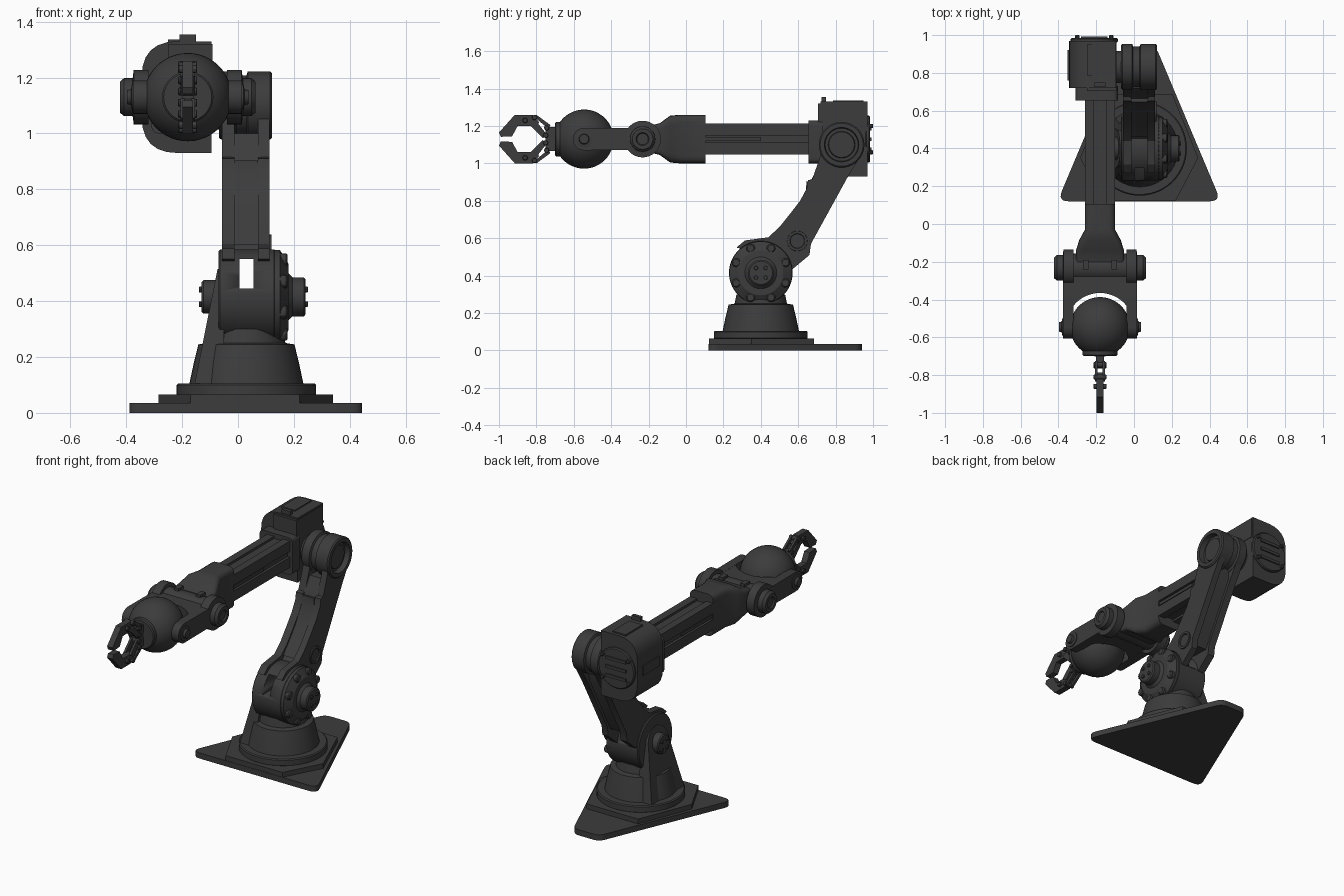
import bpy, bmesh
from math import sin, cos, pi, radians
from mathutils import Vector

if "Cube" in bpy.data.objects:
    bpy.data.objects.remove(bpy.data.objects["Cube"])

MAT = bpy.data.materials.new("charcoal")
MAT.diffuse_color = (0.045, 0.045, 0.045, 1)
MAT.use_nodes = True
MAT.node_tree.nodes["Principled BSDF"].inputs["Base Color"].default_value = MAT.diffuse_color


def place(axis, a, b, t):
    return {"x": (t, a, b), "y": (a, t, b), "z": (a, b, t)}[axis]


def finish(name, bm):
    bmesh.ops.remove_doubles(bm, verts=bm.verts, dist=1e-5)
    bmesh.ops.recalc_face_normals(bm, faces=bm.faces)
    me = bpy.data.meshes.new(name)
    bm.to_mesh(me)
    bm.free()
    me.materials.append(MAT)
    ob = bpy.data.objects.new(name, me)
    bpy.context.collection.objects.link(ob)
    bpy.ops.object.select_all(action="DESELECT")
    ob.select_set(True)
    bpy.context.view_layer.objects.active = ob
    bpy.ops.object.shade_smooth_by_angle(angle=radians(30))
    return ob


def skin(name, rings, caps=True):
    """Join matching rings of points into a surface."""
    bm = bmesh.new()
    vs = [[bm.verts.new(p) for p in r] for r in rings]
    n = len(vs[0])
    for r0, r1 in zip(vs, vs[1:]):
        for i in range(n):
            j = (i + 1) % n
            bm.faces.new((r0[i], r0[j], r1[j], r1[i]))
    if caps:
        bm.faces.new(vs[0])
        bm.faces.new(vs[-1])
    return finish(name, bm)


def prism(name, pts, axis, lo, hi):
    return skin(name, [[place(axis, a, b, t) for a, b in pts] for t in (lo, hi)])


def lathe(name, prof, axis, centre, seg=40):
    """Revolve (radius, position) pairs around an axis."""
    bm = bmesh.new()
    rings = [[bm.verts.new(place(axis, centre[0] + r * cos(2 * pi * i / seg),
                                 centre[1] + r * sin(2 * pi * i / seg), t))
              for i in range(seg)] for r, t in prof]
    for r0, r1 in zip(rings, rings[1:]):
        for i in range(seg):
            j = (i + 1) % seg
            bm.faces.new((r0[i], r0[j], r1[j], r1[i]))
    return finish(name, bm)


def disc(name, axis, centre, r, lo, hi, c=0.006, seg=40):
    """Cylinder with a small chamfer on both rims."""
    return lathe(name, [(0, lo), (r - c, lo), (r, lo + c), (r, hi - c), (r - c, hi), (0, hi)],
                 axis, centre, seg)


def box(name, x, y, z):
    return prism(name, [(x[0], y[0]), (x[1], y[0]), (x[1], y[1]), (x[0], y[1])], "z", *z)


def arc(c, r, a0, a1, n=14):
    return [(c[0] + r * cos(radians(a0 + (a1 - a0) * i / n)),
             c[1] + r * sin(radians(a0 + (a1 - a0) * i / n))) for i in range(n + 1)]


def fillet(pts, radii, n=6):
    out = []
    for i, p in enumerate(pts):
        p, r = Vector(p), radii[i]
        if r == 0:
            out.append(tuple(p))
            continue
        a = p + (Vector(pts[i - 1]) - p).normalized() * r
        b = p + (Vector(pts[(i + 1) % len(pts)]) - p).normalized() * r
        for k in range(n + 1):
            t = k / n
            out.append(tuple(a * (1 - t) ** 2 + p * 2 * t * (1 - t) + b * t * t))
    return out


# base: triangular plate, raised plate with cut corners, turntable
prism("base_plate", fillet([(-0.405, 0.12), (0.46, 0.12), (0.115, 0.94), (-0.06, 0.94)],
                           [0.06, 0.06, 0.04, 0.04]), "z", 0, 0.035)
prism("raised_plate", [(-0.17, 0.122), (0.22, 0.122), (0.34, 0.35), (0.205, 0.685),
                       (-0.15, 0.685), (-0.285, 0.35)], "z", 0.035, 0.065)
TURN = (0.03, 0.40)
disc("turntable", "z", TURN, 0.25, 0.06, 0.105, seg=56)
lathe("pedestal", [(0, 0.1), (0.205, 0.1), (0.188, 0.18), (0.172, 0.245), (0.14, 0.25),
                   (0.13, 0.3), (0, 0.3)], "z", TURN)

# shoulder: left bracket, drum, notched cap and hubs
SH = (0.40, 0.415)
skin("shoulder_bracket",
     [[(x + k * (p[1] - 0.105), *p) for p in
       [(0.24, 0.105), *reversed(arc(SH, 0.10, 0, 180)), (0.56, 0.105)]]
      for x, k in ((-0.155, 0.2), (-0.05, 0))])
drum = disc("shoulder_drum", "x", SH, 0.17, -0.07, 0.135, seg=56)
slot = box("slot_cutter", (0.005, 0.055), (0.1, 0.8), (0.445, 0.55))
slot.hide_render = True
slot.hide_set(True)
mod = drum.modifiers.new("slot", "BOOLEAN")
mod.object = slot
mod.operation, mod.solver = "DIFFERENCE", "EXACT"
lathe("shoulder_cap", [(0, 0.13), (0.168, 0.13), (0.168, 0.15), (0.12, 0.18), (0.085, 0.18),
                       (0.07, 0.195), (0.07, 0.236), (0.062, 0.242), (0, 0.242)], "x", SH, 48)
for i in range(8):
    a = 2 * pi * (i + 0.5) / 8
    disc("cap_lug", "x", (SH[0] + 0.143 * cos(a), SH[1] + 0.143 * sin(a)), 0.024, 0.13, 0.178, seg=12)
for sy in (-1, 1):
    for sz in (-1, 1):
        c = (SH[0] + sy * 0.026, SH[1] + sz * 0.026)
        disc("hub_bolt", "x", c, 0.011, 0.235, 0.25, 0.002, 10)
        disc("left_hub_bolt", "x", c, 0.011, -0.14, -0.125, 0.002, 10)
disc("left_hub", "x", SH, 0.06, -0.13, -0.06)

# upper arm: two side rails with a recessed panel between them
EL = (0.832, 1.10)
rail = [(0.27, 0.55), (0.315, 0.588), (0.44, 0.605), (0.50, 0.66), (0.56, 0.735), (0.61, 0.80),
        (0.645, 0.865), (0.652, 0.91), (0.675, 0.915), (0.715, 1.03),
        *arc(EL, 0.105, 190, 345), (0.94, 1.05), (0.866, 0.93), (0.668, 0.57), (0.66, 0.51),
        (0.57, 0.435), (0.45, 0.50)]
prism("arm_rail_left", rail, "x", -0.058, -0.012)
prism("arm_rail_right", rail, "x", 0.072, 0.112)
prism("arm_panel", [(0.43, 0.555), (0.50, 0.625), (0.60, 0.76), (0.665, 0.905), (0.72, 1.0),
                    (0.85, 1.0), (0.845, 0.93), (0.64, 0.55)], "x", -0.02, 0.08)
prism("arm_cover", [(0.46, 0.60), (0.50, 0.645), (0.58, 0.745), (0.64, 0.85), (0.645, 0.905),
                    (0.68, 0.90), (0.62, 0.76), (0.52, 0.60)], "x", -0.012, 0.072)
lathe("arm_boss", [(0, 0.108), (0.036, 0.108), (0.04, 0.119), (0.053, 0.119), (0.056, 0.1)],
      "x", (0.595, 0.585), 24)

# elbow: open cup on the right, shaft to the housing
lathe("elbow_drum", [(0, -0.068), (0.115, -0.068), (0.122, -0.06), (0.122, -0.01), (0.108, -0.005),
                     (0.108, 0.03), (0.122, 0.035), (0.122, 0.115), (0.115, 0.122), (0.092, 0.122),
                     (0.088, 0.09), (0.072, 0.09), (0.068, 0.1), (0, 0.1)], "x", EL)
disc("elbow_shaft", "x", EL, 0.085, -0.15, -0.06)

# elbow housing: rounded on the left, with collar, top block and rear plate
FX, FZ = -0.18, 1.13
prism("elbow_housing", fillet([(-0.345, 0.93), (-0.095, 0.93), (-0.095, 1.235), (-0.095, 1.33),
                               (-0.345, 1.33)], [0.13, 0, 0, 0, 0.13]), "y", 0.72, 0.97)
box("top_block", (-0.25, -0.092), (0.705, 0.96), (1.2, 1.32))
box("top_cover", (-0.25, -0.16), (0.785, 0.95), (1.31, 1.337))
box("top_tab", (-0.21, -0.15), (0.725, 0.748), (1.3, 1.355))
box("side_rib", (-0.353, -0.33), (0.76, 0.92), (1.10, 1.16))
prism("housing_collar", fillet([(-0.31, 1.0), (-0.085, 1.0), (-0.085, 1.23), (-0.31, 1.23)],
                               [0.03] * 4), "y", 0.655, 0.73)
disc("rear_plate", "y", (-0.21, FZ), 0.125, 0.96, 0.985)
for dz in (-0.055, 0, 0.055):
    box("rear_rib", (-0.28, -0.14), (0.98, 0.993), (FZ + dz - 0.009, FZ + dz + 0.009))
for sx in (-0.3, -0.12):
    for sz in (-0.07, 0.07):
        disc("rear_bolt", "y", (sx, FZ + sz), 0.012, 0.96, 1.0, 0.003, 10)

# forearm: core, four corner rails and a flared front sleeve
box("forearm_core", (FX - 0.062, FX + 0.062), (0.05, 0.7), (FZ - 0.068, FZ + 0.068))
for s in (-1, 1):
    for u in (-1, 1):
        x, z = FX + s * 0.055, FZ + u * 0.05
        box("forearm_rail", (x - 0.024, x + 0.024), (0.05, 0.68), (z - 0.032, z + 0.032))
    box("forearm_strip", (FX + s * 0.066 - 0.008, FX + s * 0.066 + 0.008), (0.1, 0.4),
        (FZ - 0.01, FZ + 0.01))
rings = []
for y, hx, hz, c in ((0.105, 0.08, 0.13, 0.04), (-0.03, 0.08, 0.13, 0.04), (-0.085, 0.11, 0.125, 0.05),
                     (-0.14, 0.127, 0.085, 0.03), (-0.20, 0.127, 0.07, 0.02)):
    sec = fillet([(-hx, -hz), (hx, -hz), (hx, hz), (-hx, hz)], [c] * 4, 4)
    rings.append([(FX + a, y, FZ + b) for a, b in sec])
skin("forearm_sleeve", rings)

# wrist: cross barrel with stepped ends, then the fork
WR = (-0.232, FZ)
disc("wrist_barrel", "x", WR, 0.075, FX - 0.16, FX + 0.16)
for s in (-1, 1):
    lathe("wrist_end", [(0, FX + s * 0.14), (0.098, FX + s * 0.14), (0.098, FX + s * 0.193),
                        (0.068, FX + s * 0.197), (0.068, FX + s * 0.228), (0.055, FX + s * 0.243),
                        (0.035, FX + s * 0.243), (0.03, FX + s * 0.235), (0, FX + s * 0.235)], "x", WR, 32)
    x0, x1 = sorted((FX + s * 0.14, FX + s * 0.195))
    prism("fork_arm", [(-0.28, FZ - 0.058), (-0.28, FZ + 0.058),
                       *arc((-0.545, FZ), 0.06, 90, 270)], "x", x0, x1)
    lathe("fork_bolt", [(0, FX + s * 0.19), (0.045, FX + s * 0.19), (0.045, FX + s * 0.2),
                        (0.028, FX + s * 0.203), (0.025, FX + s * 0.217), (0, FX + s * 0.217)],
          "x", (-0.545, FZ), 16)
    box("wrist_clevis", tuple(sorted((FX + s * 0.06, FX + s * 0.09))), (-0.24, -0.19), (FZ, FZ + 0.09))
prism("fork_bridge", [(FX - 0.19, -0.25), (FX + 0.19, -0.25), (FX + 0.19, -0.43),
                      *arc((FX, -0.545), 0.18, 39, 141), (FX - 0.19, -0.43)],
      "z", FZ - 0.058, FZ + 0.058)

# wrist ball with front collar
R, CY = 0.158, -0.545
ball = [(R * sin(pi * i / 24), CY + R * cos(pi * i / 24)) for i in range(25)]
lathe("wrist_ball", ball, "y", (FX, FZ), 48)
disc("ball_collar", "y", (FX, FZ), 0.092, -0.70, -0.63)

# gripper: mount, links and two mirrored jaws
box("gripper_mount", (FX - 0.02, FX + 0.02), (-0.75, -0.69), (FZ - 0.065, FZ + 0.065))
jaw = [(-1.0, 0.035), (-0.915, 0.13), (-0.82, 0.13), (-0.785, 0.09), (-0.80, 0.07),
       (-0.83, 0.07), (-0.90, 0.07), (-0.93, 0.015), (-0.99, 0.012)]
links = [[(-0.82, 0.125), (-0.735, 0.055), (-0.725, 0.075), (-0.80, 0.13)],
         [(-0.835, 0.075), (-0.765, 0.005), (-0.745, 0.025), (-0.80, 0.095)]]
for u in (-1, 1):
    prism("jaw", [(a, FZ + u * b) for a, b in jaw], "x", FX - 0.019, FX + 0.019)
    for link in links:
        for s in (-1, 1):
            prism("jaw_link", [(a, FZ + u * b) for a, b in link], "x",
                  *sorted((FX + s * 0.012, FX + s * 0.026)))
    for y, dz in ((-0.745, 0.06), (-0.75, 0.02), (-0.81, 0.115), (-0.86, 0.1)):
        disc("jaw_pin", "x", (y, FZ + u * dz), 0.014, FX - 0.034, FX + 0.034, 0.003, 12)
